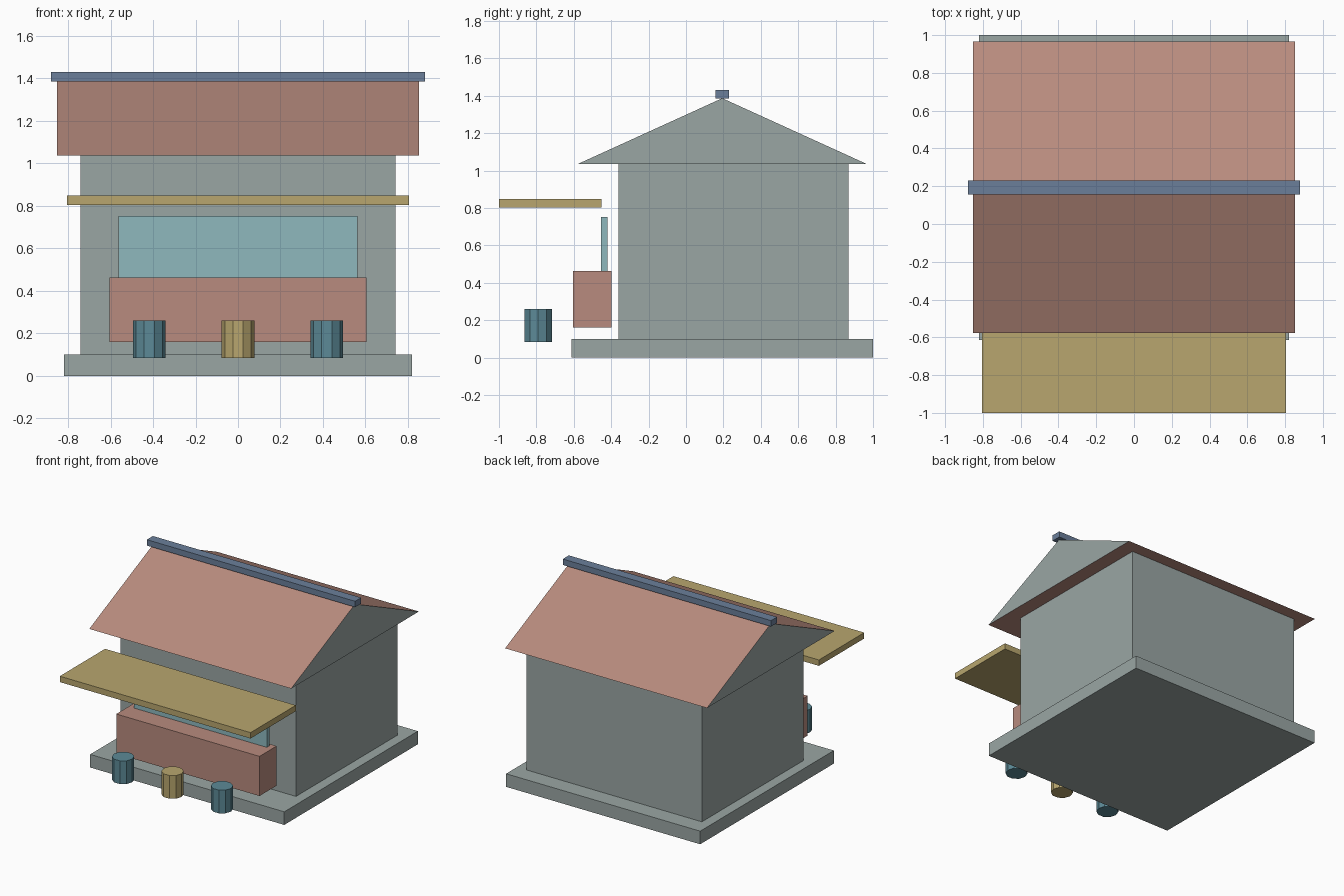
import bpy, bmesh, math

if "Cube" in bpy.data.objects:
    bpy.data.objects.remove(bpy.data.objects["Cube"])


def mat(name, r, g, b):
    m = bpy.data.materials.new(name)
    lin = [(c / 255 / 12.92 if c < 10 else ((c / 255 + 0.055) / 1.055) ** 2.4) for c in (r, g, b)]
    m.diffuse_color = (*lin, 1)
    m.use_nodes = True
    m.node_tree.nodes["Principled BSDF"].inputs["Base Color"].default_value = m.diffuse_color
    return m


GREY = mat("stone grey", 154, 166, 164)
CLAY = mat("clay red", 184, 139, 126)
YELLOW = mat("straw yellow", 184, 166, 110)
BLUE = mat("slate blue", 107, 127, 154)
GLASS = mat("pale glass", 142, 184, 190)
TEAL = mat("teal", 92, 138, 151)


def prism(name, profile, axis, lo, hi, mats, cap_slot=0):
    """Extrude a 2D profile along x (profile = y,z) or z (profile = x,y)."""
    bm = bmesh.new()
    place = (lambda p, t: (t, *p)) if axis == "x" else (lambda p, t: (*p, t))
    a = [bm.verts.new(place(p, lo)) for p in profile]
    b = [bm.verts.new(place(p, hi)) for p in profile]
    n = len(profile)
    for i in range(n):
        j = (i + 1) % n
        bm.faces.new((a[i], a[j], b[j], b[i]))
    for cap in (a[::-1], b):
        bm.faces.new(cap).material_index = cap_slot
    bmesh.ops.recalc_face_normals(bm, faces=bm.faces)
    me = bpy.data.meshes.new(name)
    bm.to_mesh(me)
    bm.free()
    for m in mats:
        me.materials.append(m)
    ob = bpy.data.objects.new(name, me)
    bpy.context.collection.objects.link(ob)
    return ob


def box(name, hx, y0, y1, z0, z1, m):
    return prism(name, [(y0, z0), (y1, z0), (y1, z1), (y0, z1)], "x", -hx, hx, [m])


# Building
box("base_slab", 0.82, -0.613, 1.0, 0.0, 0.10, GREY)
box("walls", 0.742, -0.36, 0.868, 0.10, 1.036, GREY)

# Gabled roof: clay slopes, grey gable ends
prism("roof", [(-0.577, 1.036), (0.965, 1.036), (0.194, 1.387)], "x",
      -0.853, 0.853, [CLAY, GREY], cap_slot=1)
box("roof_ridge", 0.88, 0.157, 0.23, 1.385, 1.43, BLUE)

# Shop front
box("awning", 0.806, -1.0, -0.453, 0.804, 0.849, YELLOW)
box("window", 0.562, -0.455, -0.421, 0.462, 0.752, GLASS)
box("counter", 0.605, -0.605, -0.398, 0.16, 0.463, CLAY)

# Ten-sided stools
for name, cx, m in (("left", -0.418, TEAL), ("middle", 0.0, YELLOW), ("right", 0.418, TEAL)):
    ring = [(cx + 0.077 * math.cos(math.tau * i / 10), -0.79 + 0.077 * math.sin(math.tau * i / 10))
            for i in range(10)]
    prism(name + "_stool", ring, "z", 0.083, 0.26, [m])
